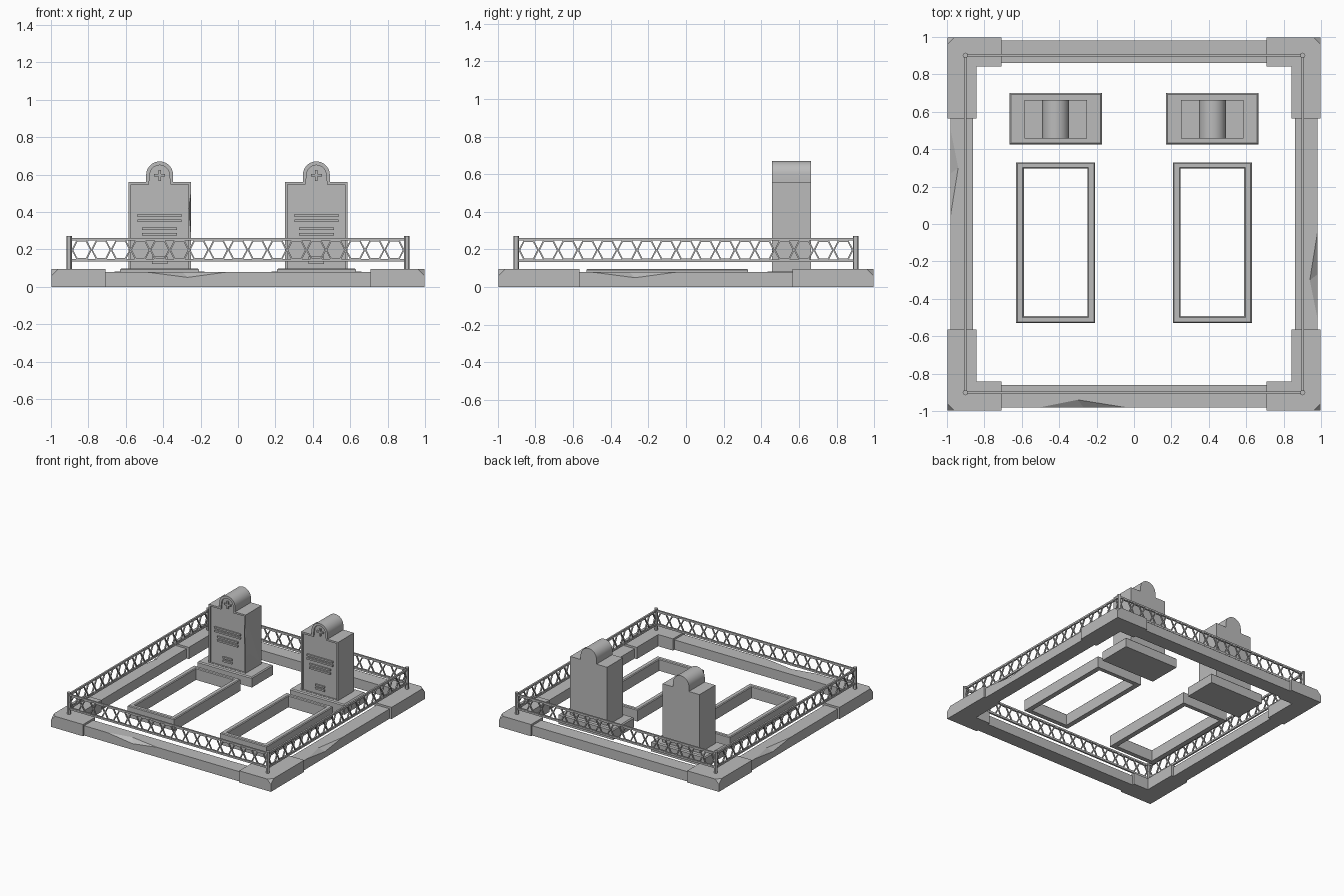
import bpy, bmesh
from math import pi, cos, sin
from mathutils import Matrix, Vector

cube = bpy.data.objects.get("Cube")
if cube:
    bpy.data.objects.remove(cube, do_unlink=True)

GREY = (0.5, 0.5, 0.5, 1)
stone = bpy.data.materials.new("stone_grey")
stone.use_nodes = True
stone.diffuse_color = GREY
stone.node_tree.nodes["Principled BSDF"].inputs["Base Color"].default_value = GREY


def finish(name, bm, matrix=None):
    """Turn a bmesh into a named object with the stone material."""
    if matrix:
        bm.transform(matrix)
    bmesh.ops.recalc_face_normals(bm, faces=bm.faces)
    mesh = bpy.data.meshes.new(name)
    bm.to_mesh(mesh)
    bm.free()
    mesh.materials.append(stone)
    ob = bpy.data.objects.new(name, mesh)
    bpy.context.collection.objects.link(ob)
    return ob


def activate(ob):
    bpy.ops.object.select_all(action='DESELECT')
    ob.select_set(True)
    bpy.context.view_layer.objects.active = ob


def add_box(bm, x, y, z):
    """Add a box given its (low, high) ranges."""
    size = [r[1] - r[0] for r in (x, y, z)]
    mid = [(r[1] + r[0]) / 2 for r in (x, y, z)]
    m = Matrix.Translation(mid) @ Matrix.Diagonal((*size, 1))
    bmesh.ops.create_cube(bm, size=1, matrix=m)


def prism(points, axis, depth):
    """Extrude a flat outline; axis is the extrusion direction."""
    bm = bmesh.new()
    face = bm.faces.new([bm.verts.new(p) for p in points])
    new = bmesh.ops.extrude_face_region(bm, geom=[face])["geom"]
    bmesh.ops.translate(bm, vec=Vector(axis) * depth,
                        verts=[v for v in new if isinstance(v, bmesh.types.BMVert)])
    bmesh.ops.recalc_face_normals(bm, faces=bm.faces)
    return bm


def chip(ob, points, matrix=None):
    """Break a flake off an edge: cut away the hull of the points."""
    bm = bmesh.new()
    for p in points:
        bm.verts.new(p)
    bmesh.ops.convex_hull(bm, input=bm.verts)
    cutter = finish("chip_cutter", bm, matrix)
    cutter.hide_render = True
    mod = ob.modifiers.new("chip", 'BOOLEAN')
    mod.operation, mod.solver, mod.object = 'DIFFERENCE', 'EXACT', cutter
    activate(ob)
    bpy.ops.object.modifier_apply(modifier=mod.name)
    bpy.data.objects.remove(cutter, do_unlink=True)


# --- Kerb: corner blocks, beams with a broken edge -------------------------
OUT, CORNER_H, BEAM_H = 0.996, 0.096, 0.08


def corner(name, sx, sy):
    a, b, ax, ay = OUT, 0.842, 0.708, 0.565
    bm = prism([(a, a, 0), (ax, a, 0), (ax, b, 0), (b, b, 0), (b, ay, 0), (a, ay, 0)],
               (0, 0, 1), CORNER_H)
    # Worn outer top corner
    cut = bmesh.ops.bisect_plane(bm, geom=bm.verts[:] + bm.edges[:] + bm.faces[:],
                                 plane_co=(a - 0.035, a, CORNER_H),
                                 plane_no=(1, 1, 1), clear_outer=True)
    bmesh.ops.holes_fill(bm, edges=[e for e in cut["geom_cut"]
                                    if isinstance(e, bmesh.types.BMEdge)])
    finish(name, bm, Matrix.Diagonal((sx, sy, 1, 1)))


for sx, side in ((1, "left"), (-1, "right")):
    for sy, end in ((1, "back"), (-1, "front")):
        corner(f"kerb_corner_{end}_{side}", sx, sy)

SIDES = ("front", "left", "back", "right")
for i, side in enumerate(SIDES):
    turn = Matrix.Rotation(i * pi / 2, 4, 'Z')
    half = 0.72 if i % 2 == 0 else 0.58
    bm = bmesh.new()
    add_box(bm, (-half, half), (-0.98, -0.862), (0, BEAM_H))
    beam = finish(f"kerb_beam_{side}", bm, turn)
    chip(beam, [(-0.5, -0.98, BEAM_H), (-0.05, -0.98, BEAM_H), (-0.3, -0.94, BEAM_H),
                (-0.27, -0.98, 0.05), (-0.28, -1.0, 0.1)], turn)

# --- Fence: posts, rails and a chain of hexagons ---------------------------
POST, MID_Z = 0.902, 0.197
for sx, side in ((1, "left"), (-1, "right")):
    for sy, end in ((1, "back"), (-1, "front")):
        bm = bmesh.new()
        bmesh.ops.create_cone(bm, cap_ends=True, segments=12, radius1=0.014,
                              radius2=0.014, depth=0.185,
                              matrix=Matrix.Translation((sx * POST, sy * POST, 0.18)))
        post = finish(f"fence_post_{end}_{side}", bm)
        activate(post)
        bpy.ops.object.shade_smooth_by_angle()

COUNT = 17
PITCH = 2 * (POST - 0.014) / COUNT
BAR, DEPTH = 0.009, 0.010


def hexagon(bm, cx):
    """Flat-topped hexagonal ring in the fence plane."""
    w, h = PITCH / 2 + 0.002, 0.053
    rings = []
    for t in (0, BAR):
        rings.append([bm.verts.new((cx + (w - t) * cos(k * pi / 3), -POST - DEPTH / 2,
                                    MID_Z + (h - t) * sin(k * pi / 3) / sin(pi / 3)))
                      for k in range(6)])
    o, n = rings
    return [bm.faces.new((o[k], o[k - 1], n[k - 1], n[k])) for k in range(6)]


for i, side in enumerate(SIDES):
    turn = Matrix.Rotation(i * pi / 2, 4, 'Z')
    bm = bmesh.new()
    faces = []
    for k in range(COUNT):
        faces += hexagon(bm, (k - (COUNT - 1) / 2) * PITCH)
    new = bmesh.ops.extrude_face_region(bm, geom=faces)["geom"]
    bmesh.ops.translate(bm, vec=(0, DEPTH, 0),
                        verts=[v for v in new if isinstance(v, bmesh.types.BMVert)])
    finish(f"fence_hexagons_{side}", bm, turn)
    bm = bmesh.new()
    for z in (0.141, 0.254):
        add_box(bm, (-POST, POST), (-POST - 0.007, -POST + 0.007), (z - 0.007, z + 0.007))
    finish(f"fence_rails_{side}", bm, turn)


# --- Graves: plinth, headstone, cross, inscription bars, border ------------
def bevel_top(ob, width):
    """Small chamfer on the edges of the top."""
    bm = bmesh.new()
    bm.from_mesh(ob.data)
    top = max(v.co.z for v in bm.verts)
    edges = [e for e in bm.edges if all(abs(v.co.z - top) < 1e-4 for v in e.verts)
             and any(abs(f.normal.z) < 0.5 for f in e.link_faces)]
    bmesh.ops.bevel(bm, geom=edges, offset=width, segments=1, affect='EDGES')
    bm.to_mesh(ob.data)
    bm.free()


FRONT, BACK, HALF = 0.458, 0.663, 0.1675
RECESS = 0.012


def headstone(name, cx):
    shoulder, spring, r = 0.56, 0.598, 0.072
    right = [(HALF, 0.07), (HALF, shoulder), (r, shoulder)]
    arch = [(r * cos(a * pi / 16), spring + r * sin(a * pi / 16)) for a in range(17)]
    outline = right + arch + [(-x, z) for x, z in reversed(right)]
    bm = prism([(x, FRONT, z) for x, z in outline], (0, 1, 0), BACK - FRONT)
    # Sunken front panel with a raised rim
    face = [f for f in bm.faces if f.normal.y < -0.9]
    bmesh.ops.inset_region(bm, faces=face, thickness=0.02)
    inner = bmesh.ops.extrude_face_region(bm, geom=face)["geom"]
    bmesh.ops.translate(bm, vec=(0, RECESS, 0),
                        verts=[v for v in inner if isinstance(v, bmesh.types.BMVert)])
    bmesh.ops.delete(bm, geom=[f for f in face if f.is_valid], context='FACES')
    return finish(name, bm, Matrix.Translation((cx, 0, 0)))


for cx, side in ((0.419, "left"), (-0.419, "right")):
    bm = bmesh.new()
    add_box(bm, (cx - 0.247, cx + 0.247), (0.425, 0.70), (0, 0.082))
    bevel_top(finish(f"plinth_{side}", bm), 0.008)

    slab = headstone(f"headstone_{side}", cx)
    if cx < 0:
        e = cx + HALF
        chip(slab, [(e, FRONT, 0.5), (e, FRONT, 0.28), (e - 0.012, FRONT, 0.42),
                    (e, FRONT + 0.03, 0.4), (e + 0.01, FRONT - 0.01, 0.4)])
    activate(slab)
    bpy.ops.object.shade_smooth_by_angle()

    # Raised cross
    y = (FRONT, FRONT + RECESS + 0.003)
    bm = bmesh.new()
    add_box(bm, (cx - 0.007, cx + 0.007), y, (0.565, 0.625))
    add_box(bm, (cx - 0.03, cx + 0.03), y, (0.59, 0.604))
    finish(f"cross_{side}", bm)

    # Raised bars
    bm = bmesh.new()
    for z, w in ((0.381, 0.118), (0.353, 0.118), (0.31, 0.094), (0.281, 0.094),
                 (0.155, 0.042), (0.128, 0.042)):
        add_box(bm, (cx - w, cx + w), y, (z - 0.007, z + 0.007))
    finish(f"inscription_bars_{side}", bm)

    # Open border around the plot
    bm = bmesh.new()
    loops = []
    for hx, y0, y1 in ((0.211, -0.53, 0.33), (0.17, -0.493, 0.297)):
        loops.append([bm.verts.new((cx + sx * hx, yy, 0)) for sx, yy in
                      ((-1, y0), (1, y0), (1, y1), (-1, y1))])
    o, n = loops
    faces = [bm.faces.new((o[k - 1], o[k], n[k], n[k - 1])) for k in range(4)]
    new = bmesh.ops.extrude_face_region(bm, geom=faces)["geom"]
    bmesh.ops.translate(bm, vec=(0, 0, 0.097),
                        verts=[v for v in new if isinstance(v, bmesh.types.BMVert)])
    bevel_top(finish(f"grave_border_{side}", bm), 0.006)
